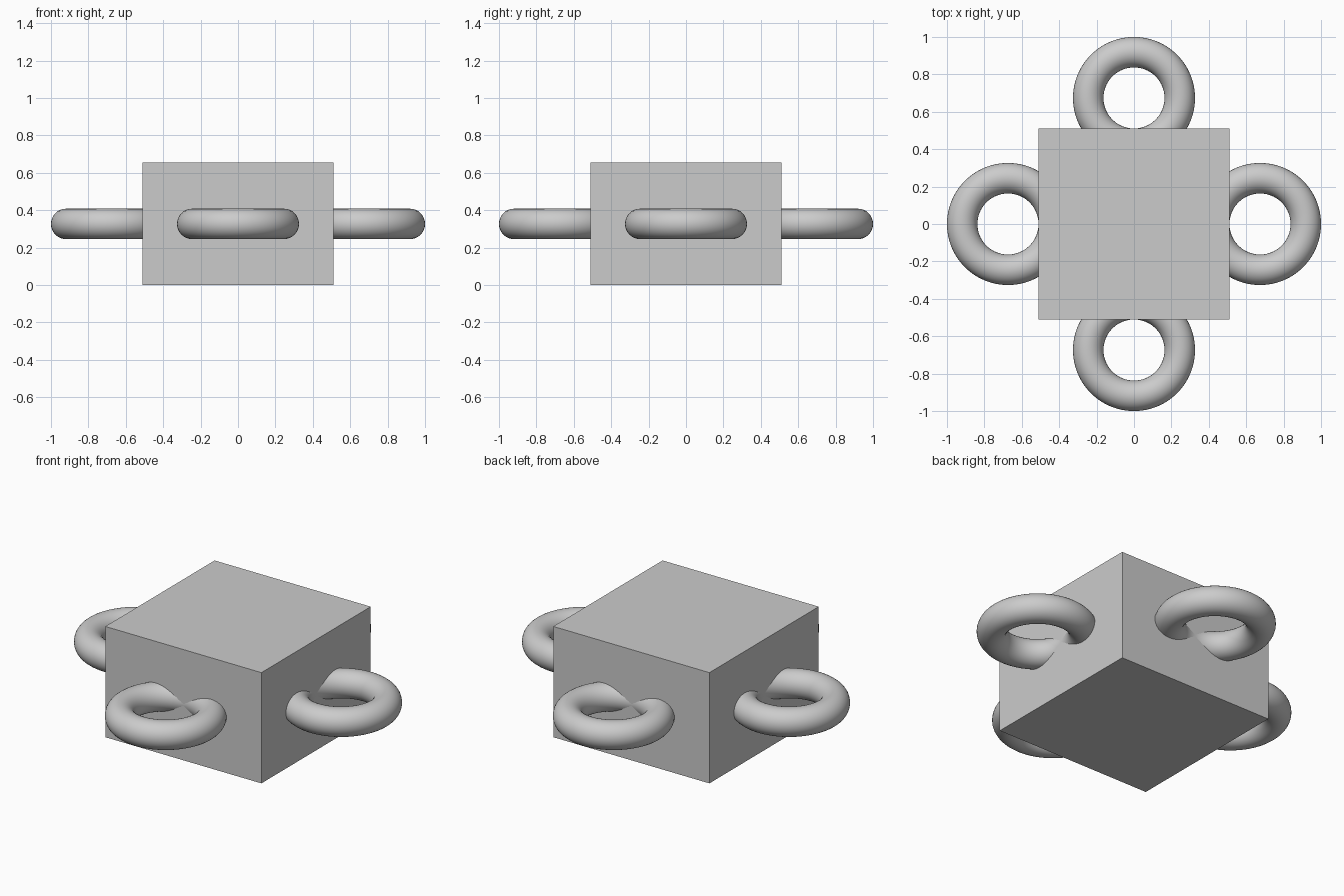
import bpy
from math import cos, sin, pi

cube = bpy.data.objects.get("Cube")
if cube:
    bpy.data.objects.remove(cube, do_unlink=True)

HALF_WIDTH = 0.51
HEIGHT = 0.654
RING_MAJOR = 0.2447
RING_MINOR = 0.0815
RING_OFFSET = 1 - RING_MAJOR - RING_MINOR

# One plain grey for everything
grey = bpy.data.materials.new("plain_grey")
grey.use_nodes = True
colour = (0.6, 0.6, 0.6, 1)
grey.diffuse_color = colour
grey.node_tree.nodes["Principled BSDF"].inputs["Base Color"].default_value = colour


def finish(name):
    obj = bpy.context.object
    obj.name = name
    obj.data.materials.append(grey)
    return obj


# Square block
bpy.ops.mesh.primitive_cube_add(size=1, location=(0, 0, HEIGHT / 2))
block = finish("block")
block.scale = (2 * HALF_WIDTH, 2 * HALF_WIDTH, HEIGHT)
bpy.ops.object.transform_apply(location=False, rotation=False, scale=True)

# A flat ring half sunk into each side
for i, side in enumerate(("left", "back", "right", "front")):
    angle = i * pi / 2
    bpy.ops.mesh.primitive_torus_add(
        major_radius=RING_MAJOR, minor_radius=RING_MINOR,
        major_segments=96, minor_segments=32,
        location=(RING_OFFSET * cos(angle), RING_OFFSET * sin(angle), HEIGHT / 2),
        rotation=(0, 0, angle))
    finish(side + "_ring")
    bpy.ops.object.shade_smooth()
